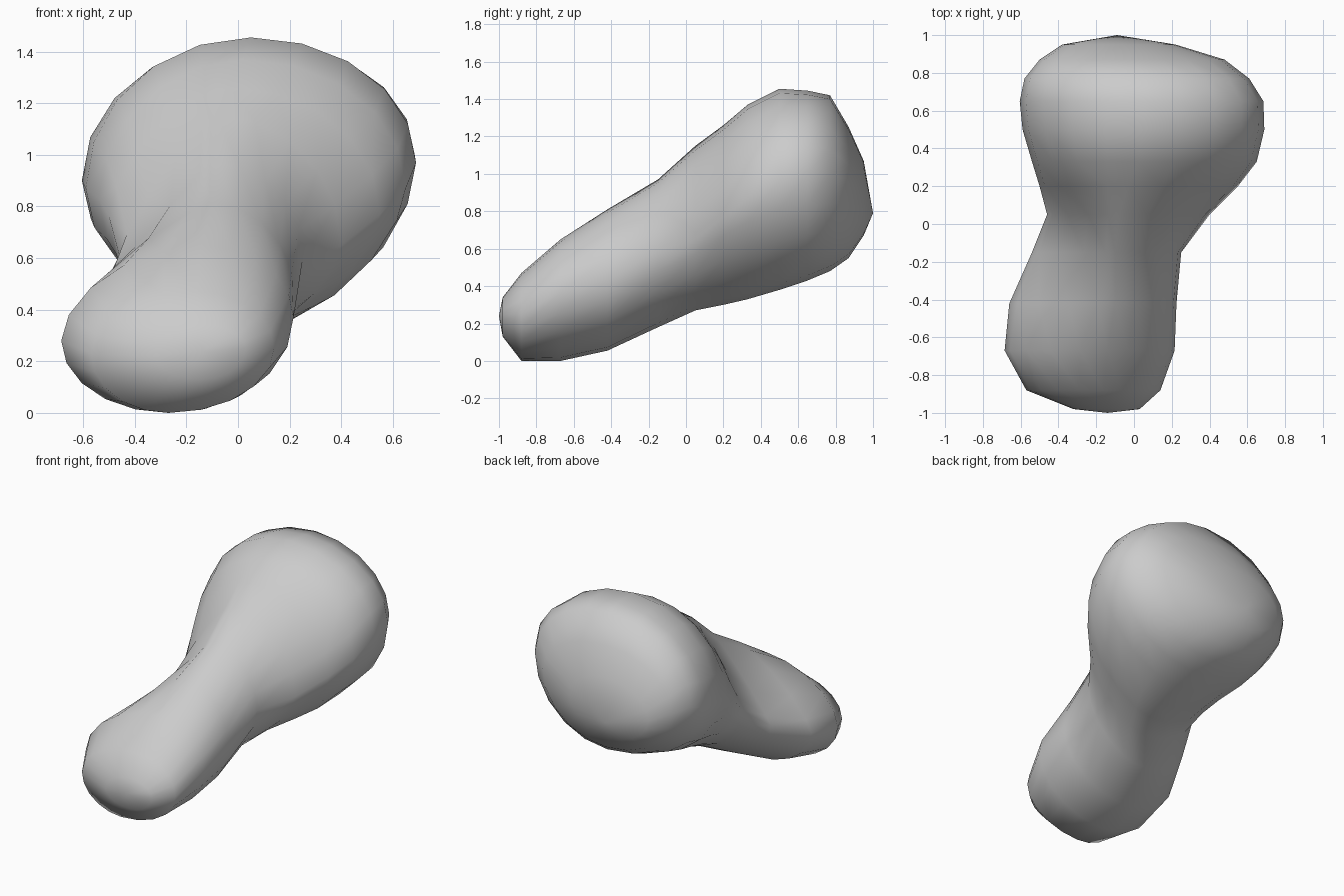
import bpy, bmesh, math

# cross-sections along y: y, left (x, z), right (x, z), bottom (x, z), top (x, z),
# then roundness of the upper left and lower right quadrants (2 = ellipse, 1 = flat)
SECTIONS = [
    (-0.98, -0.32, 0.23, 0.03, 0.26, -0.14, 0.14, -0.13, 0.35, 2, 2),
    (-0.88, -0.57, 0.24, 0.14, 0.26, -0.27, 0.01, -0.16, 0.48, 2, 2),
    (-0.67, -0.685, 0.29, 0.215, 0.38, -0.27, 0.01, -0.14, 0.66, 1.8, 2),
    (-0.42, -0.66, 0.34, 0.225, 0.44, -0.24, 0.065, -0.10, 0.82, 1.3, 2),
    (-0.15, -0.54, 0.46, 0.25, 0.60, -0.16, 0.19, -0.10, 0.98, 1.08, 1.8),
    (0.05, -0.46, 0.62, 0.40, 0.66, -0.02, 0.28, -0.08, 1.16, 1.25, 1.5),
    (0.20, -0.50, 0.77, 0.55, 0.78, 0.05, 0.31, -0.03, 1.27, 1.6, 1.5),
    (0.33, -0.54, 0.84, 0.65, 0.88, 0.08, 0.34, 0.02, 1.38, 1.9, 1.6),
    (0.50, -0.59, 0.88, 0.69, 0.98, 0.09, 0.39, 0.05, 1.465, 2, 1.8),
    (0.65, -0.605, 0.91, 0.685, 1.01, 0.09, 0.44, 0.06, 1.455, 2, 1.95),
    (0.77, -0.58, 0.95, 0.61, 1.01, 0.06, 0.49, 0.05, 1.43, 2, 2),
    (0.87, -0.50, 0.92, 0.48, 0.97, 0.00, 0.56, 0.00, 1.26, 2, 2),
    (0.95, -0.38, 0.87, 0.22, 0.89, -0.08, 0.68, -0.06, 1.08, 2, 2),
]
SIDES = 20


def ring_point(s, i):
    """Four superellipse quadrants joined at the left, right, top and bottom points."""
    y, xl, zl, xr, zr, xb, zb, xt, zt, p_ul, p_lr = s
    a = 2 * math.pi * i / SIDES
    c, d = round(math.cos(a), 6), round(math.sin(a), 6)
    sx, sz = (xr, zr) if c >= 0 else (xl, zl)
    vx, vz = (xt, zt) if d >= 0 else (xb, zb)
    p = p_ul if c < 0 and d > 0 else p_lr if c > 0 and d < 0 else 2
    u, v = abs(c) ** (2 / p), abs(d) ** (2 / p)
    # blend along both half-axes so the joins stay smooth on skewed sections
    return (vx + (sx - vx) * u, y, sz + (vz - sz) * v)


bm = bmesh.new()
rings = [[bm.verts.new(ring_point(s, i)) for i in range(SIDES)] for s in SECTIONS]

# skin between the sections
for r0, r1 in zip(rings, rings[1:]):
    for i in range(SIDES):
        j = (i + 1) % SIDES
        bm.faces.new((r0[i], r0[j], r1[j], r1[i]))

# rounded ends
for ring, tip in ((rings[0], (-0.14, -1.0, 0.25)), (rings[-1], (-0.09, 1.0, 0.80))):
    t = bm.verts.new(tip)
    for i in range(SIDES):
        bm.faces.new((ring[i], ring[(i + 1) % SIDES], t))

bmesh.ops.recalc_face_normals(bm, faces=bm.faces[:])
for f in bm.faces:
    f.smooth = True
# rest exactly on the ground
low = min(v.co.z for v in bm.verts)
bmesh.ops.translate(bm, verts=bm.verts[:], vec=(0, 0, -low))

mesh = bpy.data.meshes.new("two_lobed_body")
bm.to_mesh(mesh)
bm.free()
body = bpy.data.objects.new("two_lobed_body", mesh)
bpy.context.collection.objects.link(body)
